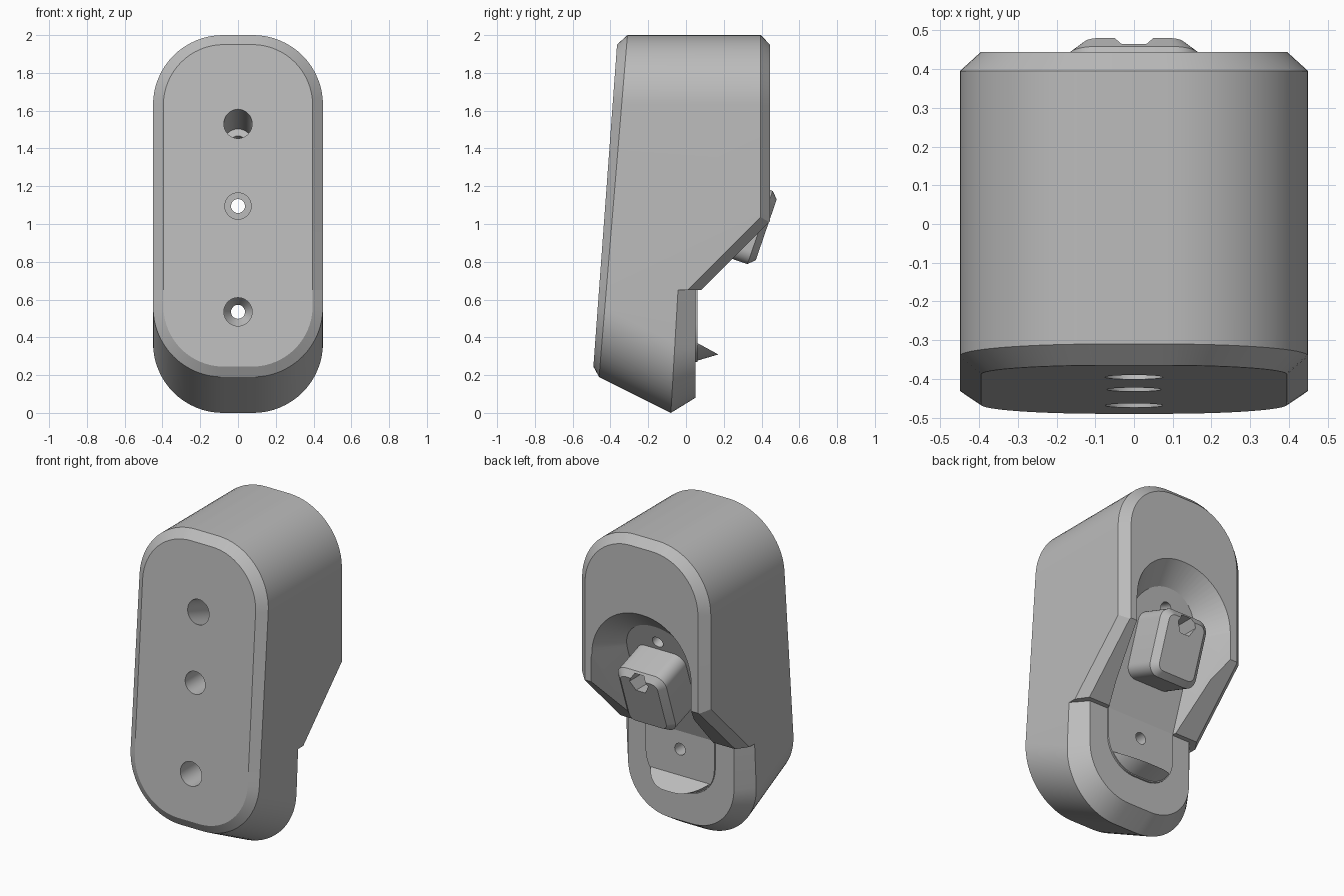
import bpy, bmesh, math
from mathutils import Matrix, Vector

if "Cube" in bpy.data.objects:
    bpy.data.objects.remove(bpy.data.objects["Cube"])

grey = bpy.data.materials.new("plain_grey")
grey.use_nodes = True
grey.diffuse_color = (0.5, 0.5, 0.5, 1)
grey.node_tree.nodes["Principled BSDF"].inputs["Base Color"].default_value = (0.5, 0.5, 0.5, 1)

TILT = math.radians(19)
SLOPE = math.tan(TILT)


def ring(hx, z0, z1, r, depth, steps=16):
    """Rounded rectangle in x and z; depth is a number or a rule giving y from z."""
    pts = []
    corners = [(hx - r, z1 - r), (r - hx, z1 - r), (r - hx, z0 + r), (hx - r, z0 + r)]
    for i, (cx, cz) in enumerate(corners):
        for k in range(steps + 1):
            a = (i + k / steps) * math.pi / 2
            x, z = cx + r * math.cos(a), cz + r * math.sin(a)
            pts.append(Vector((x, depth(z) if callable(depth) else depth, z)))
    return pts


def disc(r, y, z=0.0, n=32):
    return [Vector((r * math.cos(2 * math.pi * i / n), y, z + r * math.sin(2 * math.pi * i / n)))
            for i in range(n)]


def loft(name, rings, planes=(), matrix=None):
    """Skin the rings, cap the ends, then slice off what lies beyond each plane."""
    bm = bmesh.new()
    rows = [[bm.verts.new(p) for p in pts] for pts in rings]
    n = len(rows[0])
    for a, b in zip(rows, rows[1:]):
        for i in range(n):
            j = (i + 1) % n
            bm.faces.new((a[i], a[j], b[j], b[i]))
    bm.faces.new(rows[0])
    bm.faces.new(rows[-1])
    bmesh.ops.remove_doubles(bm, verts=bm.verts, dist=1e-5)
    for co, no in planes:
        geom = bm.verts[:] + bm.edges[:] + bm.faces[:]
        cut = bmesh.ops.bisect_plane(bm, geom=geom, plane_co=co, plane_no=no, clear_outer=True)
        edges = [e for e in cut["geom_cut"] if isinstance(e, bmesh.types.BMEdge)]
        bmesh.ops.contextual_create(bm, geom=edges)
    if matrix:
        bm.transform(matrix)
    bmesh.ops.recalc_face_normals(bm, faces=bm.faces)
    mesh = bpy.data.meshes.new(name)
    bm.to_mesh(mesh)
    bm.free()
    mesh.materials.append(grey)
    obj = bpy.data.objects.new(name, mesh)
    bpy.context.collection.objects.link(obj)
    return obj


def activate(obj):
    bpy.ops.object.select_all(action="DESELECT")
    obj.select_set(True)
    bpy.context.view_layer.objects.active = obj


def carve(obj, cutters):
    activate(obj)
    for cutter in cutters:
        mod = obj.modifiers.new("carve", "BOOLEAN")
        mod.operation = "DIFFERENCE"
        mod.solver = "EXACT"
        mod.object = cutter
        bpy.ops.object.modifier_apply(modifier=mod.name)


# Sloping front face and its chamfer, shared by both halves of the body
front = [ring(0.395, 0.245, 1.95, 0.32, lambda z: -0.365 - (1.95 - z) * 0.0735),
         ring(0.45, 0.19, 2.0, 0.37, lambda z: -0.31 - (2 - z) * 0.083)]
SPLIT = (0, 0, 0.65)

# Lower half with its chamfered foot
lower_body = loft("lower_body", front + [
    ring(0.45, 0.0, 2.0, 0.37, lambda z: -0.08 + 0.058 * z),
    ring(0.37, 0.08, 1.92, 0.29, 0.05)], [(SPLIT, (0, 0, 1))])

# Upper half, with a ramp underneath and bevelled ramp edges
ramp = Vector((0, 1, -1)).normalized()
edge_cuts = [((s * 0.4, 0.08, 0.65), ramp + Vector((s, 0, 0))) for s in (-1, 1)]
upper_body = loft("upper_body", front + [
    ring(0.45, 0.19, 2.0, 0.37, 0.395),
    ring(0.395, 0.245, 1.95, 0.32, 0.445)],
    [(SPLIT, (0, 0, -1)), ((0, 0.08, 0.65), ramp)] + edge_cuts)

# Raised back plate and the hook below it
plate = loft("back_plate", [ring(0.24, 0.27, 0.95, 0.2, y) for y in (-0.02, 0.06)],
             [(SPLIT, (0, 0, 1))])
hook = loft("hook", [ring(0.24, 0.265, 0.8, 0.2, 0.02), ring(0.23, 0.315, 0.8, 0.2, 0.19)],
            [((0, 0.06, 0.37), (0, 0.06, 0.11))])

# Tilted block standing in the recess
tilted = Matrix.Translation((0, 0.425, 0.97)) @ Matrix.Rotation(-TILT, 4, "X")
clip = loft("clip_block", [
    ring(0.17, -0.205, 0.205, 0.07, -0.27, 8),
    ring(0.17, -0.205, 0.205, 0.07, -0.035, 8),
    ring(0.13, -0.17, 0.17, 0.04, 0.0, 8)], matrix=tilted)

# Cutters: funnel recess, screw holes and nut pocket
recess = loft("recess_cutter", [
    ring(0.24, 0.2, 1.41, 0.235, lambda z: 0.06 + SLOPE * (z - 0.65)),
    ring(0.355, 0.2, 1.545, 0.35, 0.46)])
low_hole = loft("low_hole_cutter", [disc(r, y, 0.535) for r, y in (
    (0.075, -0.6), (0.075, -0.2), (0.037, -0.14), (0.037, 0.3))])
mid_hole = loft("mid_hole_cutter", [disc(r, y, 1.095) for r, y in (
    (0.07, -0.6), (0.07, -0.05), (0.037, -0.05), (0.037, 0.7))])
top_hole = loft("top_hole_cutter", [disc(r, y) for r, y in (
    (0.075, -0.2), (0.075, 0.3), (0.037, 0.3), (0.037, 0.78))],
    matrix=Matrix.Translation((0, -0.395, 1.53)) @ Matrix.Rotation(-TILT, 4, "X"))
nut_pocket = loft("nut_pocket_cutter", [disc(0.065, y, 1.105, 6) for y in (0.34, 0.7)])

carve(lower_body, [low_hole])
carve(plate, [low_hole])
carve(upper_body, [recess, mid_hole, top_hole])
carve(clip, [mid_hole, nut_pocket])

for cutter in (recess, low_hole, mid_hole, top_hole, nut_pocket):
    bpy.data.objects.remove(cutter)

for part in (lower_body, upper_body, plate, hook, clip):
    activate(part)
    bpy.ops.object.shade_smooth_by_angle(angle=math.radians(25))
